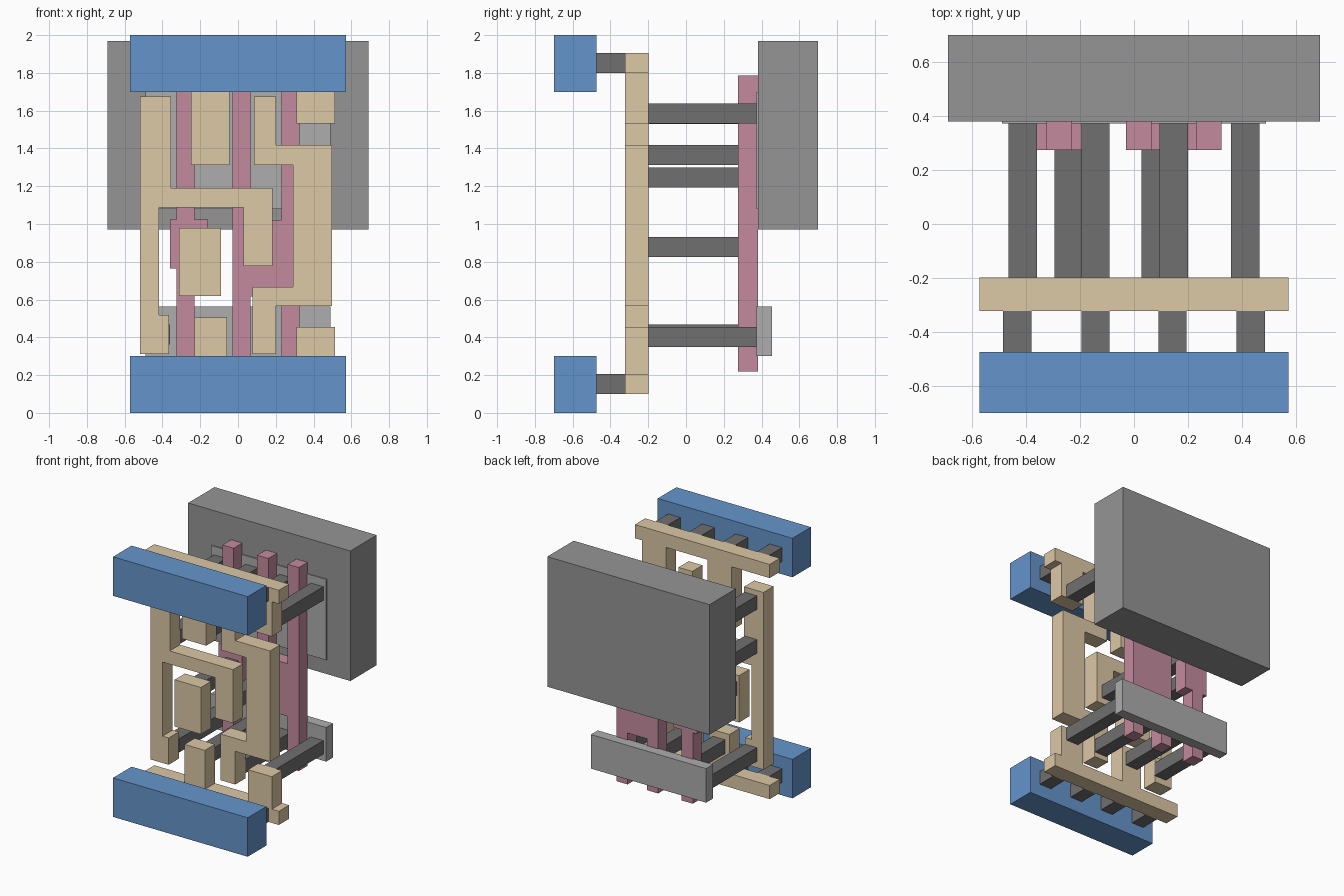
import bpy, bmesh


def material(name, rgb):
    m = bpy.data.materials.new(name)
    m.diffuse_color = (*rgb, 1)
    return m


BLUE = material("blue", (0.13, 0.30, 0.60))
TAN = material("tan", (0.72, 0.58, 0.38))
PINK = material("pink", (0.55, 0.26, 0.34))
DARK = material("dark_grey", (0.16, 0.16, 0.16))
MID = material("mid_grey", (0.30, 0.30, 0.30))
LIGHT = material("light_grey", (0.42, 0.42, 0.42))


def prism(name, outline, y0, y1, mat):
    """Extrude an (x, z) outline from y0 to y1."""
    bm = bmesh.new()
    face = bm.faces.new([bm.verts.new((x, y0, z)) for x, z in outline])
    out = bmesh.ops.extrude_face_region(bm, geom=[face])
    for v in out["geom"]:
        if isinstance(v, bmesh.types.BMVert):
            v.co.y = y1
    bmesh.ops.recalc_face_normals(bm, faces=bm.faces)
    me = bpy.data.meshes.new(name)
    bm.to_mesh(me)
    bm.free()
    me.materials.append(mat)
    ob = bpy.data.objects.new(name, me)
    bpy.context.collection.objects.link(ob)
    return ob


def box(name, x0, x1, z0, z1, y0, y1, mat):
    return prism(name, [(x0, z0), (x1, z0), (x1, z1), (x0, z1)], y0, y1, mat)


# Back slab and the two thin plates
box("back_slab", -0.69, 0.69, 0.97, 1.97, 0.38, 0.70, MID)
box("upper_plate", -0.49, 0.49, 1.08, 1.70, 0.372, 0.455, LIGHT)
box("lower_plate", -0.49, 0.49, 0.30, 0.562, 0.372, 0.455, LIGHT)

# Front rails
box("bottom_rail", -0.573, 0.573, 0.0, 0.30, -0.70, -0.475, BLUE)
box("top_rail", -0.573, 0.573, 1.70, 2.0, -0.70, -0.475, BLUE)

# Pink strips: one with a pad, two joined by a bridge
PB, PT = 0.22, 1.785
prism("padded_strip", [
    (-0.325, PB), (-0.23, PB), (-0.23, 0.765), (-0.16, 0.765), (-0.16, 1.025),
    (-0.23, 1.025), (-0.23, PT), (-0.325, PT), (-0.325, 1.025), (-0.36, 1.025),
    (-0.36, 0.765), (-0.325, 0.765)], 0.275, 0.382, PINK)
prism("bridged_strips", [
    (-0.03, PB), (0.065, PB), (0.065, 0.615), (0.23, 0.615), (0.23, PB),
    (0.325, PB), (0.325, PT), (0.23, PT), (0.23, 1.02), (0.065, 1.02),
    (0.065, PT), (-0.03, PT)], 0.275, 0.382, PINK)

# Tan tracks
T = (-0.322, -0.198, TAN)
prism("upper_comb", [
    (-0.573, 1.80), (-0.25, 1.80), (-0.25, 1.313), (-0.045, 1.313),
    (-0.045, 1.80), (0.31, 1.80), (0.31, 1.533), (0.513, 1.533),
    (0.513, 1.80), (0.573, 1.80), (0.573, 1.905), (-0.573, 1.905)], *T)
prism("lower_comb", [
    (-0.573, 0.10), (0.573, 0.10), (0.573, 0.205), (0.513, 0.205),
    (0.513, 0.455), (0.31, 0.455), (0.31, 0.205), (-0.057, 0.205),
    (-0.057, 0.505), (-0.23, 0.505), (-0.23, 0.205), (-0.573, 0.205)], *T)
prism("left_track", [
    (-0.52, 0.312), (-0.365, 0.312), (-0.365, 0.518), (-0.417, 0.518),
    (-0.417, 1.088), (0.028, 1.088), (0.028, 0.778), (0.183, 0.778),
    (0.183, 1.19), (-0.355, 1.19), (-0.355, 1.675), (-0.52, 1.675)], *T)
prism("right_track", [
    (0.077, 0.312), (0.202, 0.312), (0.202, 0.567), (0.498, 0.567),
    (0.498, 1.418), (0.202, 1.418), (0.202, 1.675), (0.085, 1.675),
    (0.085, 1.313), (0.292, 1.313), (0.292, 0.667), (0.077, 0.667)], *T)
box("centre_block", -0.313, -0.09, 0.62, 0.98, *T)

# Long posts from tracks to plates or strips: left x, bottom z, back y
S = 0.105
posts = [
    (-0.465, 1.53, 0.374), (-0.465, 1.193, 0.374),
    (-0.195, 1.53, 0.374), (-0.195, 1.312, 0.374),
    (0.095, 1.53, 0.374), (0.36, 1.533, 0.374),
    (-0.295, 0.825, 0.277), (0.028, 0.825, 0.277),
    (-0.465, 0.362, 0.374), (-0.195, 0.35, 0.374),
    (0.095, 0.35, 0.374), (0.36, 0.35, 0.374)]
for x, z, y in posts:
    box("long_post", x, x + S, z, z + S, -0.20, y, DARK)

# Short posts from rails to combs
for z in (0.10, 1.80):
    for x in (-0.485, -0.195, 0.09, 0.38):
        box("short_post", x, x + S, z, z + S, -0.477, -0.32, DARK)
